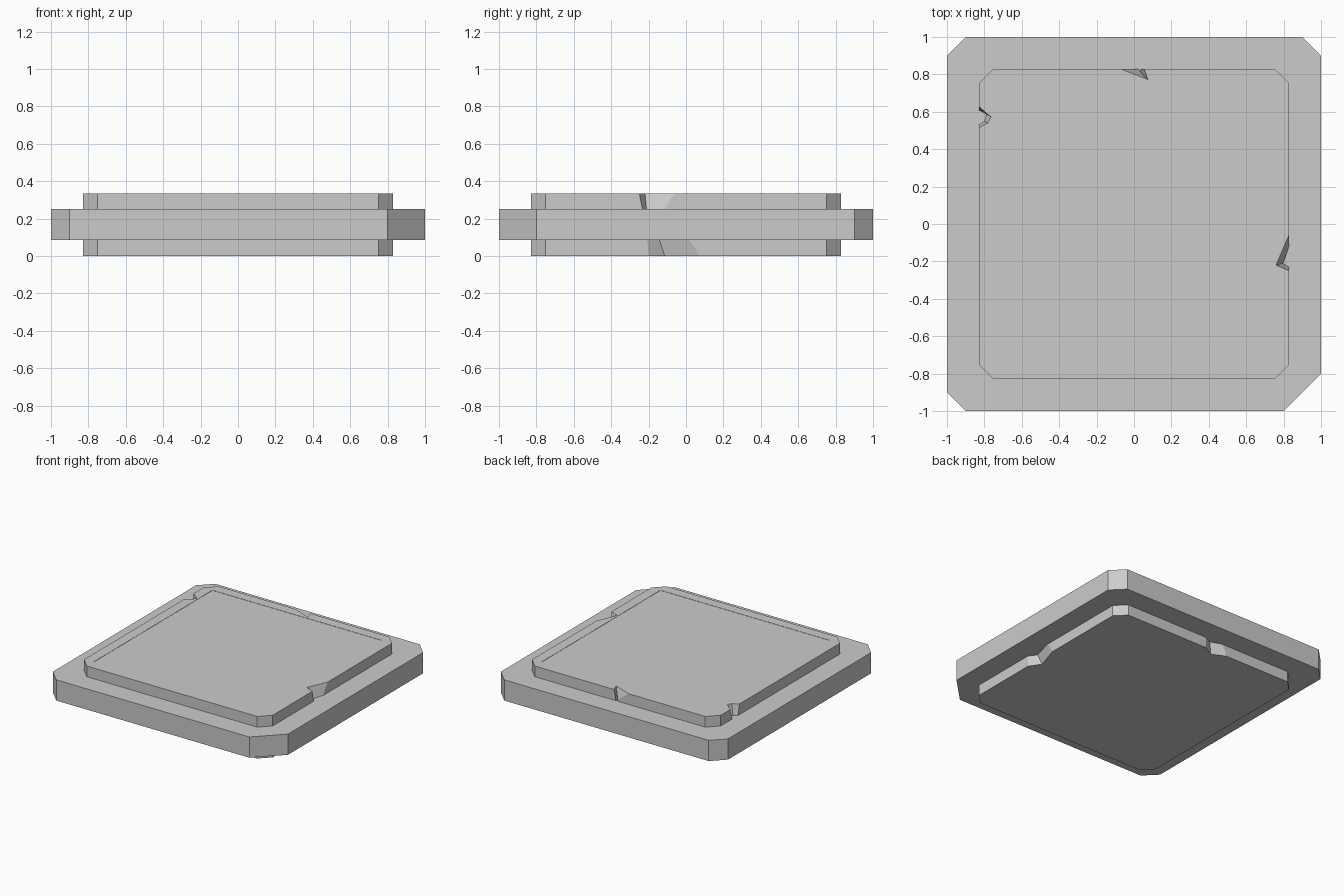
import bpy, bmesh

if "Cube" in bpy.data.objects:
    bpy.data.objects.remove(bpy.data.objects["Cube"])


def loft(name, low, high, z0, z1):
    """Closed solid between two outlines with equal point counts."""
    bm = bmesh.new()
    a = [bm.verts.new((x, y, z0)) for x, y in low]
    b = [bm.verts.new((x, y, z1)) for x, y in high]
    n = len(a)
    bm.faces.new(a)
    bm.faces.new(b)
    for i in range(n):
        j = (i + 1) % n
        bm.faces.new((a[i], a[j], b[j], b[i]))
    bmesh.ops.recalc_face_normals(bm, faces=bm.faces)
    me = bpy.data.meshes.new(name)
    bm.to_mesh(me)
    bm.free()
    ob = bpy.data.objects.new(name, me)
    bpy.context.collection.objects.link(ob)
    return ob


def octagon(r, c, front_right=None):
    """Square outline with cut corners; one corner may differ."""
    f = front_right or c
    return [(r - f, -r), (r, -r + f), (r, r - c), (r - c, r),
            (-r + c, r), (-r, r - c), (-r, -r + c), (-r + c, -r)]


def cut(target, low, high, z0, z1):
    cutter = loft("chip_cutter", low, high, z0, z1)
    cutter.hide_render = True
    mod = target.modifiers.new("chip", 'BOOLEAN')
    mod.operation = 'DIFFERENCE'
    mod.solver = 'EXACT'
    mod.object = cutter
    bpy.context.view_layer.objects.active = target
    bpy.ops.object.modifier_apply(modifier=mod.name)
    bpy.data.objects.remove(cutter)


# Wide middle slab with one larger cut corner
slab = octagon(1.0, 0.1, 0.2)
loft("middle_slab", slab, slab, 0.085, 0.25)

# Raised plates above and below
plate = octagon(0.83, 0.08)
top = loft("top_plate", plate, plate, 0.25, 0.335)
base = loft("base_plate", plate, plate, 0.0, 0.085)

# Very shallow inset panel on the top
panel = [(-0.75, -0.75), (0.75, -0.75), (0.75, 0.75), (-0.75, 0.75)]
cut(top, panel, panel, 0.333, 0.4)

# Chips in the top plate: right, back, left
cut(top, [(0.85, -0.24), (0.80, -0.21), (0.85, -0.06)],
    [(0.85, -0.26), (0.755, -0.22), (0.85, 0.0)], 0.24, 0.345)
cut(top, [(0.0, 0.85), (0.03, 0.815), (0.05, 0.85)],
    [(-0.14, 0.85), (0.08, 0.765), (0.05, 0.85)], 0.24, 0.345)
cut(top, [(-0.85, 0.62), (-0.79, 0.59), (-0.80, 0.55), (-0.85, 0.52)],
    [(-0.85, 0.65), (-0.76, 0.57), (-0.78, 0.54), (-0.85, 0.50)], 0.24, 0.345)

# Chips in the base plate: right, back
cut(base, [(0.85, -0.23), (0.77, -0.11), (0.85, 0.14)],
    [(0.85, -0.24), (0.79, -0.145), (0.85, 0.08)], -0.01, 0.095)
cut(base, [(0.06, 0.85), (-0.07, 0.78), (-0.22, 0.85)],
    [(0.06, 0.85), (-0.04, 0.80), (-0.18, 0.85)], -0.01, 0.095)
